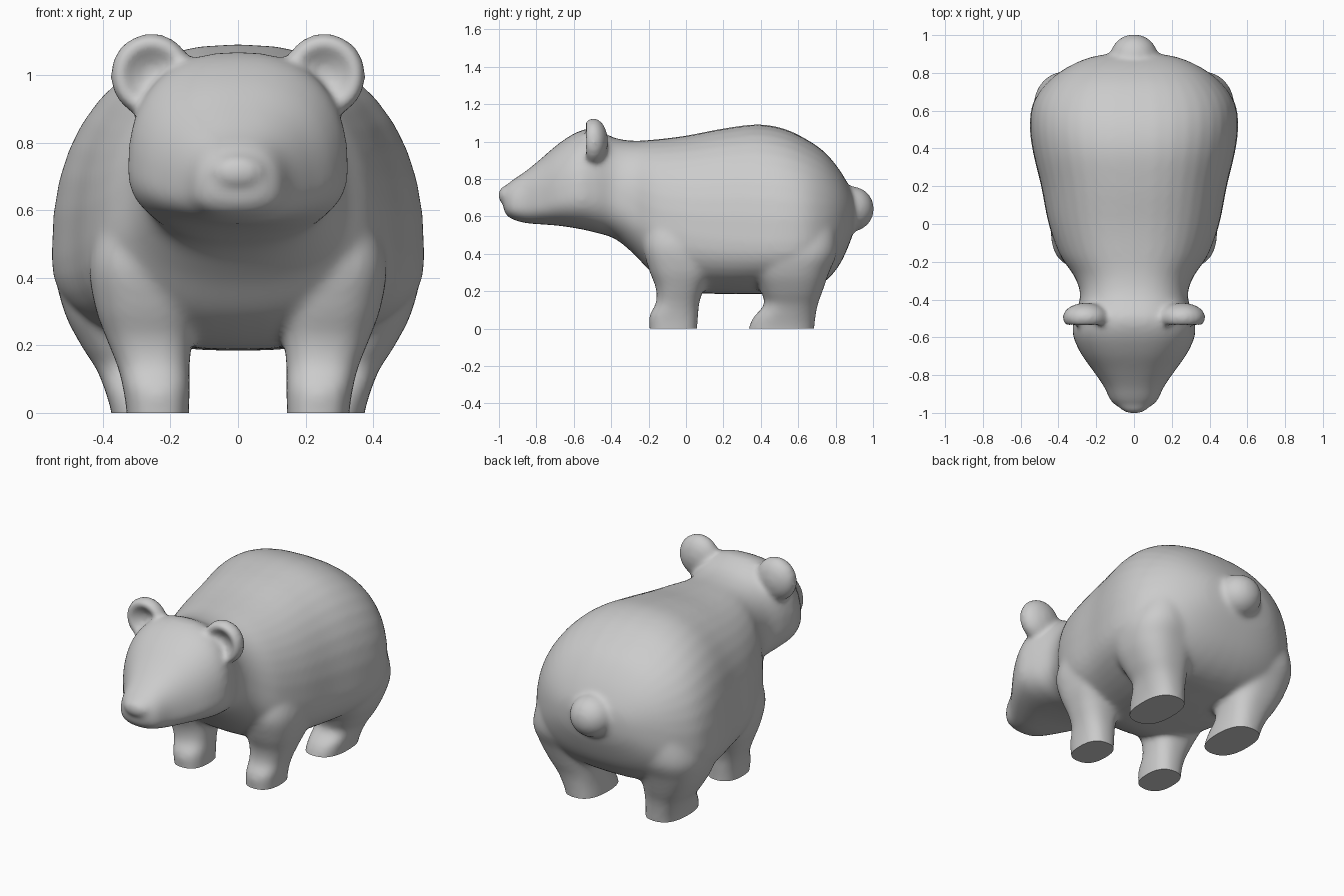
import bpy, bmesh, math
from mathutils import Vector

cube = bpy.data.objects.get("Cube")
if cube:
    bpy.data.objects.remove(cube, do_unlink=True)

GROUND = 0.0
RING = 40
bm = bmesh.new()


def spline(rows, steps=5):
    """Smoothly interpolate between section rows."""
    rows = [Vector(r) for r in rows]
    out = []
    for i in range(len(rows) - 1):
        p, q = rows[i], rows[i + 1]
        m0 = (q - rows[max(i - 1, 0)]) / 2
        m1 = (rows[min(i + 2, len(rows) - 1)] - p) / 2
        for k in range(steps):
            t = k / steps
            h = t * t * (3 - 2 * t)
            out.append(p * (1 - h) + q * h + m0 * (t * (1 - t) ** 2) - m1 * (t * t * (1 - t)))
    return out + [rows[-1]]


def loft(rows, place, power):
    """Skin rounded sections; a row is position, a_mid, a_half, b_low, b_wide, b_high."""
    rings = []
    for pos, mid, half, low, wide, high in spline(rows):
        ring = []
        for k in range(RING):
            ang = math.tau * k / RING
            c, s = math.cos(ang), math.sin(ang)
            a = mid + half * math.copysign(abs(c) ** (2 / power), c)
            reach = (high - wide) if s > 0 else (wide - low)
            b = wide + reach * math.copysign(abs(s) ** (2 / power), s)
            ring.append(bm.verts.new(place(a, b, pos)))
        rings.append(ring)
    for r0, r1 in zip(rings, rings[1:]):
        for k in range(RING):
            n = (k + 1) % RING
            bm.faces.new((r0[k], r0[n], r1[n], r1[k]))
    bm.faces.new(rings[0])
    bm.faces.new(rings[-1])


def ball(center, radii, dent=0.0):
    """Ellipsoid, optionally with a cupped front."""
    made = bmesh.ops.create_uvsphere(bm, u_segments=40, v_segments=28, radius=1)
    for v in made["verts"]:
        x, y, z = v.co
        if y < 0:
            y += dent * max(0, 1 - (x * x + z * z) / 0.6)
        v.co = [c + r * u for c, r, u in zip(center, radii, (x, y, z))]


# Head and trunk: y, half width, bottom, widest height, top
trunk = [
    (-.975, .07, .63, .68, .74),
    (-.94, .12, .59, .66, .785),
    (-.86, .16, .565, .66, .84),
    (-.78, .215, .558, .67, .905),
    (-.68, .285, .55, .7, .99),
    (-.58, .325, .535, .72, 1.052),
    (-.49, .315, .515, .72, 1.068),
    (-.38, .285, .48, .7, 1.02),
    (-.28, .315, .4, .62, 1.005),
    (-.16, .395, .28, .54, 1.012),
    (0, .452, .2, .5, 1.032),
    (.2, .492, .185, .47, 1.07),
    (.38, .535, .185, .46, 1.092),
    (.52, .552, .19, .46, 1.07),
    (.64, .535, .2, .47, 1.015),
    (.74, .47, .25, .5, .945),
    (.82, .37, .34, .56, .85),
    (.88, .24, .47, .6, .745),
    (.905, .1, .56, .62, .67),
]
loft([(y, 0, w, lo, wide, hi) for y, w, lo, wide, hi in trunk],
     lambda a, b, t: (a, t, b), 2.4)

# Legs: height, inner x, outer x, front y, back y
front_leg = [
    (-.07, .145, .325, -.19, .06),
    (.0, .145, .33, -.195, .06),
    (.07, .143, .34, -.195, .065),
    (.14, .143, .358, -.16, .072),
    (.22, .135, .39, -.162, .1),
    (.32, .12, .425, -.2, .16),
    (.45, .12, .44, -.23, .18),
    (.6, .16, .4, -.2, .15),
]
hind_leg = [
    (-.07, .155, .365, .33, .68),
    (.0, .155, .375, .335, .685),
    (.06, .16, .392, .36, .692),
    (.13, .165, .42, .418, .705),
    (.2, .16, .465, .4, .73),
    (.3, .14, .515, .36, .765),
    (.42, .12, .535, .34, .81),
    (.6, .15, .48, .36, .8),
]
for side in (-1, 1):
    for leg in (front_leg, hind_leg):
        loft([(z, side * (i + o) / 2, (o - i) / 2, f, (f + b) / 2, b) for z, i, o, f, b in leg],
             lambda a, b, t: (a, b, t), 2.5)
    # Cupped ears
    ball((side * .256, -.495, 1.0), (.123, .078, .125), 1.0)

# Nose and tail
ball((0, -.953, .713), (.084, .052, .054))
ball((0, .888, .64), (.125, .117, .12))
bmesh.ops.recalc_face_normals(bm, faces=bm.faces)

# Fuse the parts into one soft skin
mesh = bpy.data.meshes.new("bear_parts")
bm.to_mesh(mesh)
bm.free()
bear = bpy.data.objects.new("bear", mesh)
bpy.context.collection.objects.link(bear)
fuse = bear.modifiers.new("fuse", "REMESH")
fuse.mode = "VOXEL"
fuse.voxel_size = 0.014
soften = bear.modifiers.new("soften", "SMOOTH")
soften.factor = 0.5
soften.iterations = 12
skin = bpy.data.meshes.new_from_object(
    bear.evaluated_get(bpy.context.evaluated_depsgraph_get()))
bear.modifiers.clear()
bear.data = skin
bpy.data.meshes.remove(mesh)
skin.name = "bear"

# Flat soles
bm = bmesh.new()
bm.from_mesh(skin)
bmesh.ops.bisect_plane(bm, geom=bm.verts[:] + bm.edges[:] + bm.faces[:],
                       plane_co=(0, 0, GROUND), plane_no=(0, 0, 1), clear_inner=True)
rim = [e for e in bm.edges if e.is_boundary]
bmesh.ops.holes_fill(bm, edges=rim, sides=0)
bmesh.ops.recalc_face_normals(bm, faces=bm.faces)
bm.to_mesh(skin)
bm.free()

# Single grey colour
grey = bpy.data.materials.new("soft_grey")
grey.use_nodes = True
colour = (.6, .6, .6, 1)
grey.diffuse_color = colour
grey.node_tree.nodes["Principled BSDF"].inputs["Base Color"].default_value = colour
skin.materials.clear()
skin.materials.append(grey)

bpy.ops.object.select_all(action="DESELECT")
bear.select_set(True)
bpy.context.view_layer.objects.active = bear
bpy.ops.object.shade_smooth_by_angle(angle=math.radians(50))
